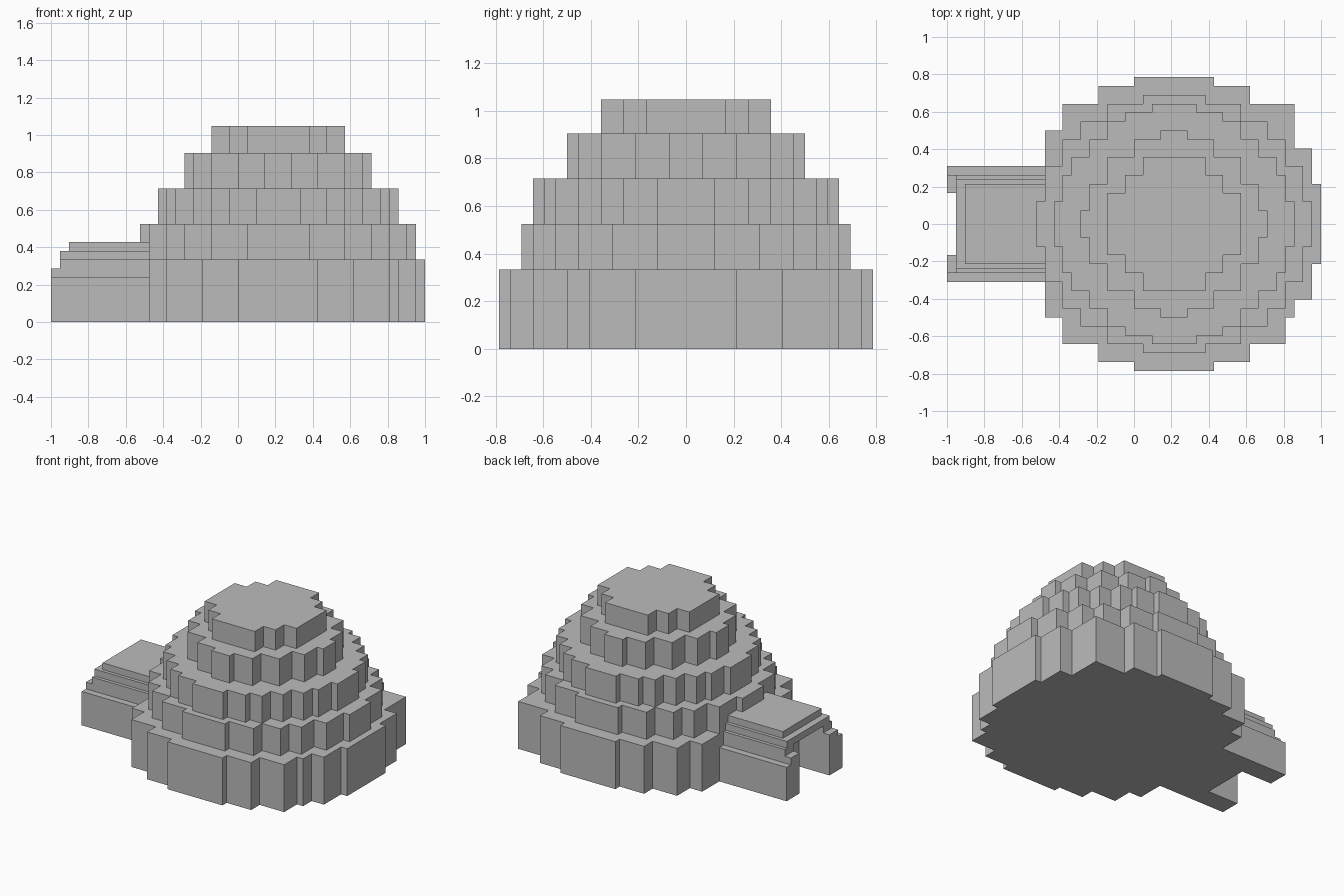
import bpy, bmesh

if "Cube" in bpy.data.objects:
    bpy.data.objects.remove(bpy.data.objects["Cube"])

U = 1 / 21          # one block
CX = 4.5            # dome centre in blocks

snow = bpy.data.materials.new("grey_snow")
snow.diffuse_color = (0.5, 0.5, 0.5, 1)
snow.use_nodes = True
snow.node_tree.nodes["Principled BSDF"].inputs["Base Color"].default_value = snow.diffuse_color


def finish(name, bm):
    bmesh.ops.recalc_face_normals(bm, faces=bm.faces)
    me = bpy.data.meshes.new(name)
    bm.to_mesh(me)
    bm.free()
    me.materials.append(snow)
    ob = bpy.data.objects.new(name, me)
    bpy.context.collection.objects.link(ob)
    return ob


def stairs(steps, sx, sy):
    """Stepped quarter outline, from the y end to the x end."""
    pts = []
    for i, (x, y) in enumerate(steps):
        pts.append((sx * x, sy * y))
        if i + 1 < len(steps):
            pts.append((sx * x, sy * steps[i + 1][1]))
    return pts


def tier(name, z0, z1, ne, nw=None, sw=None, se=None):
    """Extruded stepped ring; missing quarters mirror the first one."""
    nw, sw, se = nw or ne, sw or ne, se or ne
    pts = (stairs(ne, 1, 1) + stairs(se, 1, -1)[::-1]
           + stairs(sw, -1, -1) + stairs(nw, -1, 1)[::-1])
    bm = bmesh.new()
    face = bm.faces.new([bm.verts.new(((CX + x) * U, y * U, z0 * U)) for x, y in pts])
    top = bmesh.ops.extrude_face_region(bm, geom=[face])["geom"]
    bmesh.ops.translate(bm, vec=(0, 0, (z1 - z0) * U),
                        verts=[v for v in top if isinstance(v, bmesh.types.BMVert)])
    return finish(name, bm)


def box(name, x0, x1, y0, y1, z0, z1):
    bm = bmesh.new()
    bmesh.ops.create_cube(bm, size=1)
    for v in bm.verts:
        v.co = ((x1 if v.co.x > 0 else x0) * U,
                (y1 if v.co.y > 0 else y0) * U,
                (z1 if v.co.z > 0 else z0) * U)
    return finish(name, bm)


# Dome, bottom tier: slightly uneven quarters
start = [(4.5, 16.5), (8.5, 15.5)]
left = start + [(12.5, 13.5), (14.5, 10.5)]
tier("dome_base", 0, 7,
     ne=start + [(13.5, 13.5), (15.5, 8.5), (16.5, 4.5)],
     nw=left, sw=left,
     se=start + [(12.5, 13.5), (13.5, 10.5), (15.5, 8.5), (16.5, 4.5)])

# Dome, upper tiers
tier("dome_tier_2", 7, 11, [(3.5, 14.5), (7.5, 13.5), (10.5, 11.5),
                            (12.5, 9.5), (14.5, 6.5), (15.5, 2.5)])
tier("dome_tier_3", 11, 15, [(2.5, 13.5), (5.5, 12.5), (7.5, 11.5), (9.5, 9.5),
                             (11.5, 7.5), (12.5, 5.5), (13.5, 2.5)])
tier("dome_tier_4", 15, 19, [(1.5, 10.5), (4.5, 9.5), (7.5, 7.5),
                             (9.5, 4.5), (10.5, 1.5)])
tier("dome_top", 19, 22, [(3.5, 7.5), (5.5, 5.5), (7.5, 3.5)])

# Entrance tunnel walls
for side, s in (("front", -1), ("back", 1)):
    def wall(part, x0, outer, z0, z1):
        a, b = sorted((s * 3.5, s * outer))
        box(f"tunnel_{side}_{part}", x0, -10, a, b, z0, z1)
    wall("wall", -21, 6.5, 0, 5)
    wall("ledge", -21, 5.5, 5, 6)
    wall("upper_wall", -20, 5.5, 6, 7)

# Tunnel roof slabs and the blocked inner end
box("tunnel_roof", -20, -9, -5, 5, 7, 8)
box("tunnel_roof_cap", -19, -9, -4.5, 4.5, 8, 9)
box("tunnel_inner_end", -16, -10, -3.5, 3.5, 0, 7)
